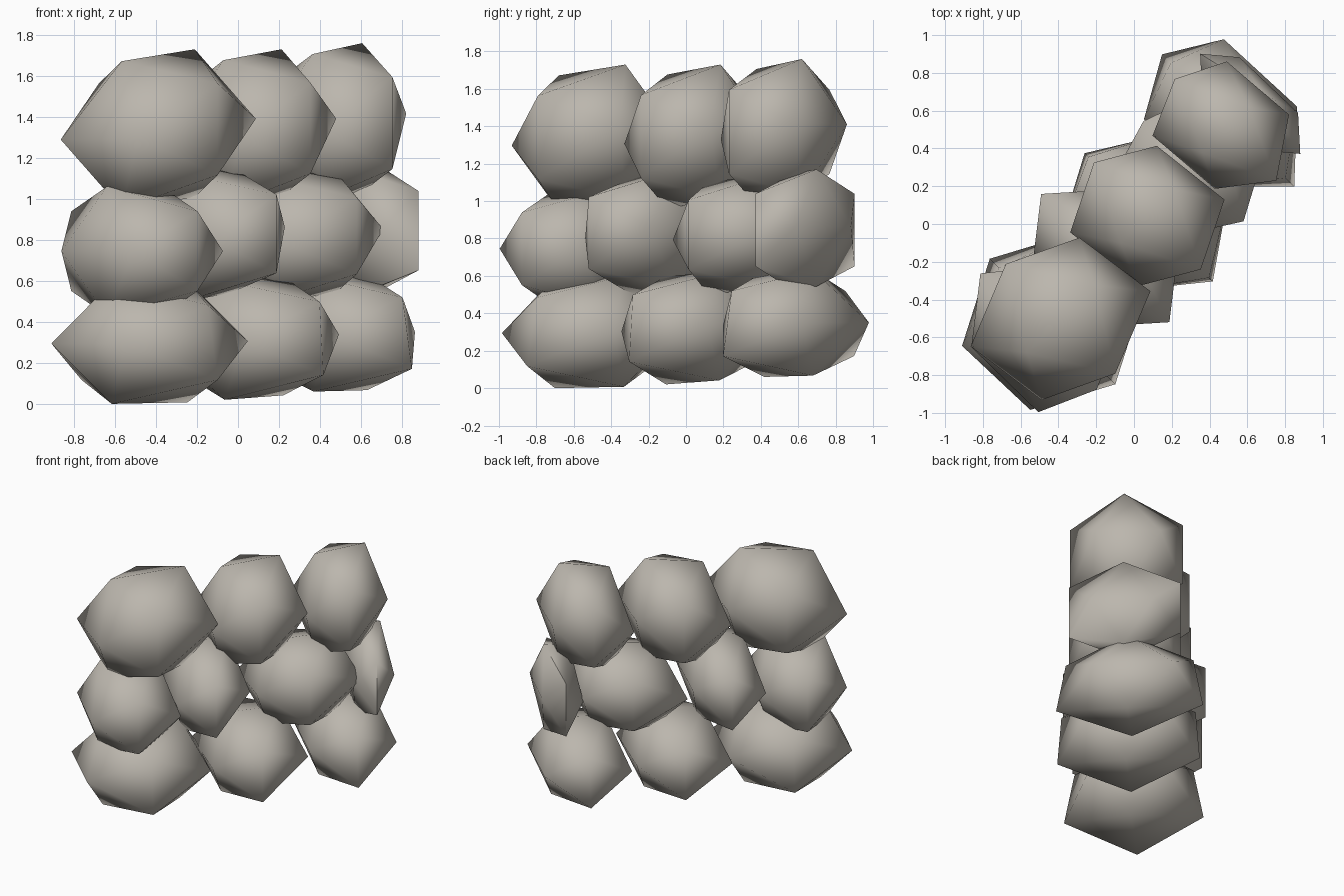
import bpy, bmesh, math
from mathutils import Vector, Matrix

cube = bpy.data.objects.get("Cube")
if cube:
    bpy.data.objects.remove(cube, do_unlink=True)

# Single warm grey stone colour
stone_mat = bpy.data.materials.new("warm grey stone")
stone_mat.use_nodes = True
colour = (0.5, 0.47, 0.42, 1)
stone_mat.diffuse_color = colour
bsdf = stone_mat.node_tree.nodes["Principled BSDF"]
bsdf.inputs["Base Color"].default_value = colour
bsdf.inputs["Roughness"].default_value = 0.9

# The wall runs diagonally: local x is its thickness, local y its length
WALL_TURN = Matrix.Rotation(math.radians(-45), 4, 'Z')
PHI = (1 + math.sqrt(5)) / 2
PINCH = 0.92  # narrows the end edges of each stone


def stone_corners(rise, slant, taper, shift):
    """Icosahedron corners, with the two end edges slanted and shifted through the wall."""
    corners = []
    for a in (-1, 1):
        for b in (-PHI, PHI):
            corners.append(Vector((0, a, b)))
            corners.append(Vector((a * PINCH + shift, b + a * slant, 0)))
            corners.append(Vector((b * (1 - a * taper), 0, a)))
    for c in corners:
        c.z += rise * c.y
    return corners


def add_stone(name, length, depth, height, *form):
    """Twelve-cornered boulder, fitted to its span of the wall."""
    corners = stone_corners(*form)
    for axis, (low, high) in enumerate((depth, length, height)):
        values = [c[axis] for c in corners]
        start, span = min(values), max(values) - min(values)
        for c in corners:
            c[axis] = low + (c[axis] - start) / span * (high - low)

    bm = bmesh.new()
    for c in corners:
        bm.verts.new(WALL_TURN @ c)
    bmesh.ops.convex_hull(bm, input=bm.verts[:])
    bmesh.ops.recalc_face_normals(bm, faces=bm.faces[:])
    mesh = bpy.data.meshes.new(name)
    bm.to_mesh(mesh)
    bm.free()
    mesh.materials.append(stone_mat)
    obj = bpy.data.objects.new(name, mesh)
    bpy.context.collection.objects.link(obj)
    bpy.ops.object.select_all(action='DESELECT')
    obj.select_set(True)
    bpy.context.view_layer.objects.active = obj
    bpy.ops.object.shade_smooth_by_angle(angle=math.radians(70))


# Each course: spans along the wall, through it and upward,
# then rise, slant, taper and shift of the stone's form
courses = {
    "bottom_stone": [
        ((-1.1, -.24), (-.41, .53), (0, .6), .02, .03, .08, 0),
        ((-.27, .43), (-.45, .51), (.02, .62), .06, .12, .03, -.1),
        ((.43, 1.05), (-.53, .46), (.06, .63), .02, .06, .07, -.2),
    ],
    "middle_stone": [
        ((-1.07, -.45), (-.39, .48), (.43, 1.06), 0, .02, 0, .2),
        ((-.5, .03), (-.46, .5), (.5, 1.16), .1, .1, 0, 0),
        ((.03, .81), (-.35, .4), (.5, 1.14), .1, .14, 0, -.2),
        ((.74, 1.03), (-.39, .36), (.52, 1.17), .06, .06, 0, 0),
    ],
    "top_stone": [
        ((-1.07, -.19), (-.33, .49), (.95, 1.73), .13, .13, 0, 0),
        ((-.27, .43), (-.38, .42), (.96, 1.73), .12, .13, 0, 0),
        ((.4, .99), (-.39, .37), (.98, 1.76), .12, .1, 0, -.15),
    ],
}
for course, stones in courses.items():
    for number, spec in enumerate(stones, 1):
        add_stone(f"{course}_{number}", *spec)
